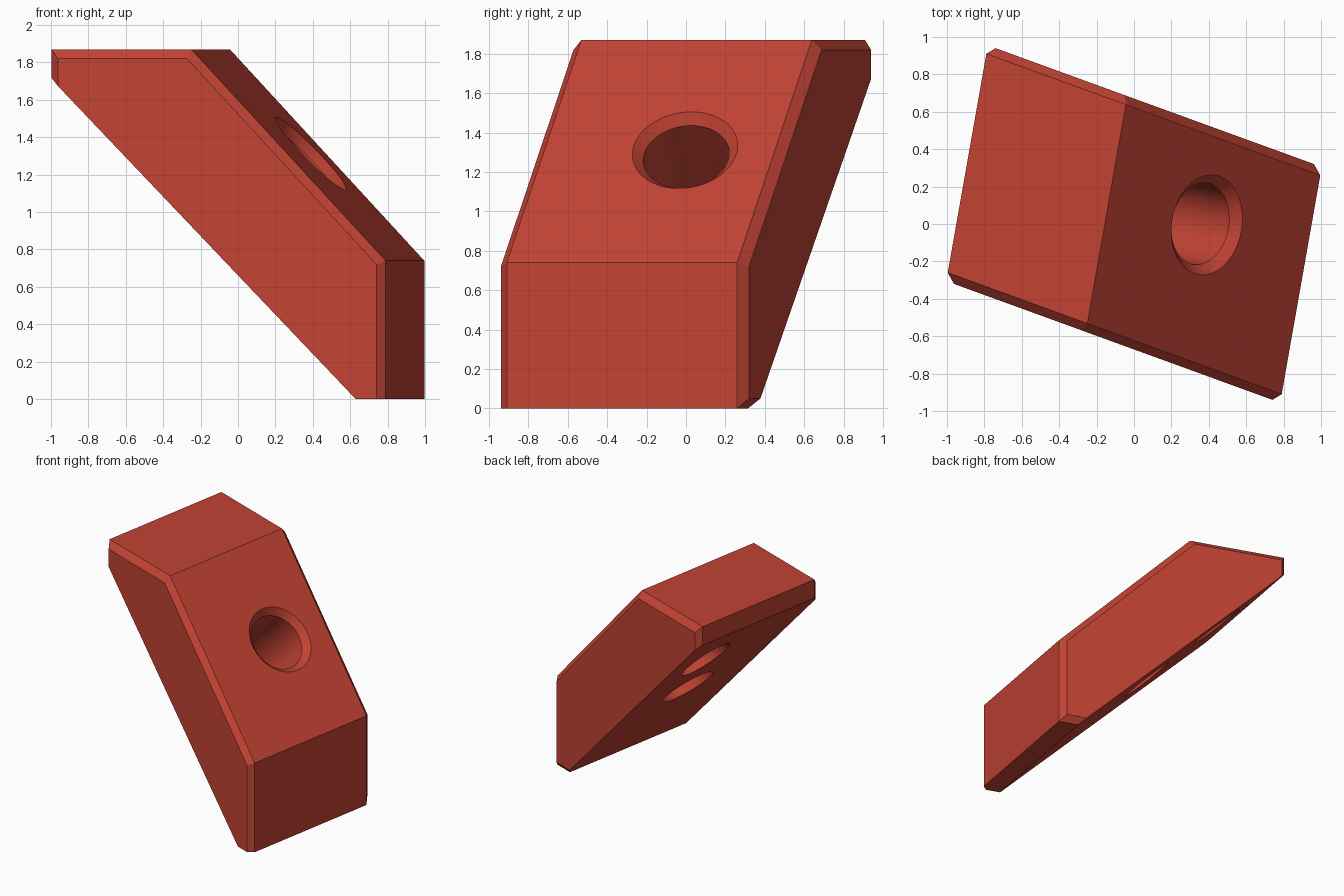
import bpy, bmesh, math
from mathutils import Vector

if "Cube" in bpy.data.objects:
    bpy.data.objects.remove(bpy.data.objects["Cube"])

# Plan directions: length runs at -20 degrees, width at 80 degrees
A = Vector((math.cos(math.radians(-20)), math.sin(math.radians(-20)), 0))
B = Vector((math.cos(math.radians(80)), math.sin(math.radians(80)), 0))
M = Vector((B.y, -B.x, 0))  # horizontal, square to the width


def at(s, t, z):
    return A * s + B * t + Vector((0, 0, z))


red = bpy.data.materials.new("brick_red")
red.diffuse_color = (0.54, 0.056, 0.034, 1)
red.use_nodes = True
red.node_tree.nodes["Principled BSDF"].inputs["Base Color"].default_value = red.diffuse_color


def loft(name, rings):
    """Closed solid through matching rings of points."""
    bm = bmesh.new()
    vs = [[bm.verts.new(p) for p in ring] for ring in rings]
    n = len(vs[0])
    bm.faces.new(vs[0])
    bm.faces.new(vs[-1][::-1])
    for r0, r1 in zip(vs, vs[1:]):
        for i in range(n):
            j = (i + 1) % n
            bm.faces.new((r0[i], r1[i], r1[j], r0[j]))
    bmesh.ops.recalc_face_normals(bm, faces=bm.faces)
    mesh = bpy.data.meshes.new(name)
    bm.to_mesh(mesh)
    bm.free()
    mesh.materials.append(red)
    ob = bpy.data.objects.new(name, mesh)
    bpy.context.collection.objects.link(ob)
    return ob


def drill(name, origin, axis, steps, sides=64):
    """Turned cutter: steps are (radius, distance along axis)."""
    axis = axis.normalized()
    u = B
    v = axis.cross(u)
    rings = []
    for r, d in steps:
        c = origin + axis * d
        rings.append([c + (u * math.cos(k) + v * math.sin(k)) * r
                      for k in (2 * math.pi * i / sides for i in range(sides))])
    return loft(name, rings)


# Slanted block with chamfered side edges; the sloping underside stays sharp
outer = [(-.95, 1.87), (-.156, 1.87), (.95, .74), (.95, 0), (.788, 0), (-.95, 1.716)]
front = [(-.906, 1.82), (-.172, 1.82), (.906, .72), (.906, 0), (.788, 0), (-.906, 1.673)]
back = front[:3] + [(.906, .05), (.737, .05)] + front[5:]
layers = [(-.64, front), (-.594, outer), (.594, outer), (.64, back)]
block = loft("slanted_block", [[at(s, t, z) for s, z in prof] for t, prof in layers])

# Countersunk through hole, square to the upper slope
slope = M * 1.038 + Vector((0, 0, 1))
through = drill("through_hole_cutter", Vector((.39, -.005, 1.312)), -slope,
                [(.32, -.05), (.27, 0), (.22, .05), (.22, 1.0)])
# Blind hole entering the underside horizontally
blind = drill("blind_hole_cutter", at(-.57, .25, 1.34), M, [(.18, -.4), (.18, .33)])

for cutter in (through, blind):
    mod = block.modifiers.new(cutter.name, 'BOOLEAN')
    mod.operation = 'DIFFERENCE'
    mod.solver = 'EXACT'
    mod.object = cutter
    cutter.hide_render = True

bpy.context.view_layer.objects.active = block
block.select_set(True)
for mod in list(block.modifiers):
    bpy.ops.object.modifier_apply(modifier=mod.name)
for cutter in (through, blind):
    bpy.data.objects.remove(cutter)

# Smooth only the hole walls
bpy.ops.object.select_all(action='DESELECT')
block.select_set(True)
bpy.ops.object.shade_smooth_by_angle(angle=math.radians(20))
